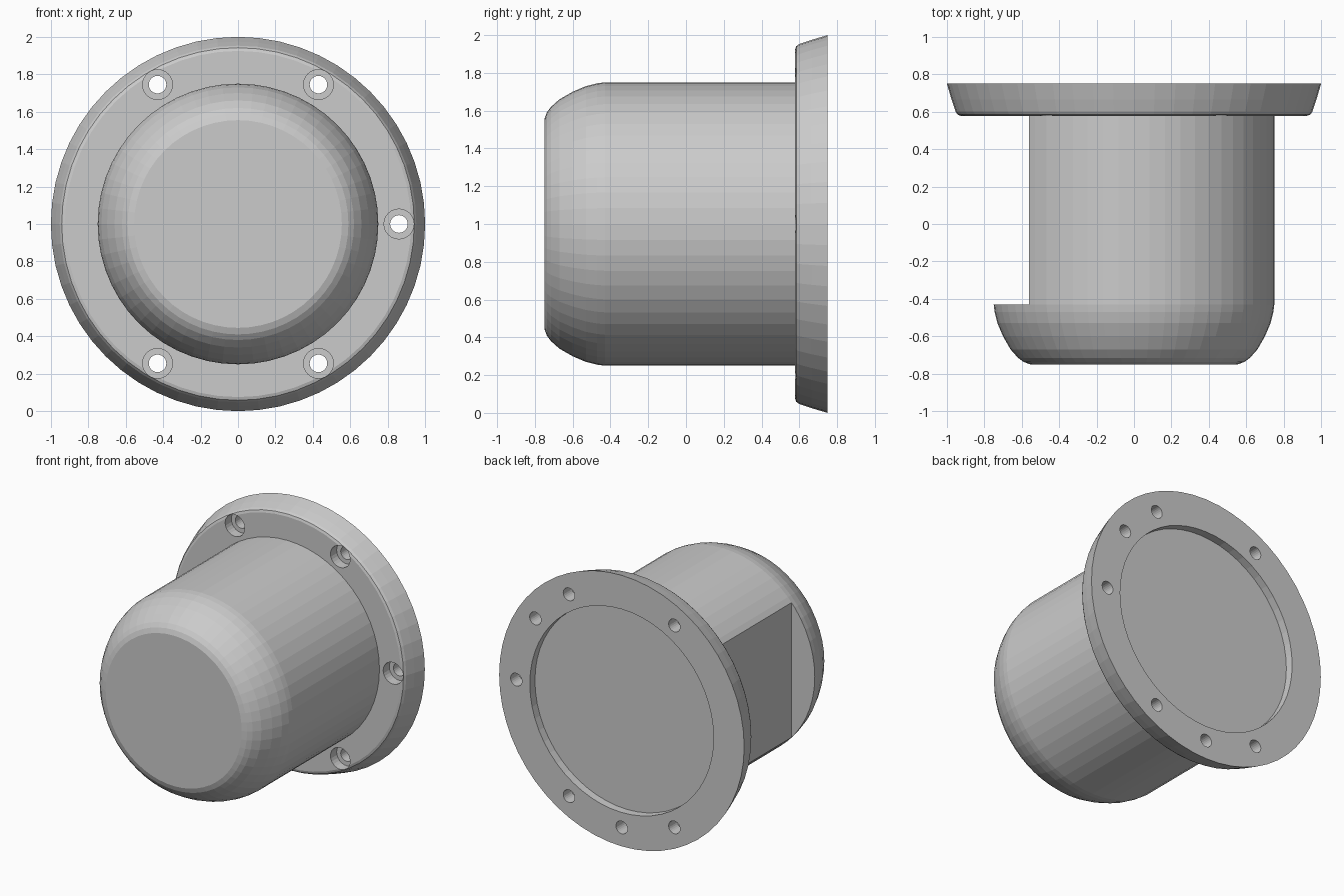
import bpy, bmesh
from math import cos, sin, radians, pi
from mathutils import Vector, Matrix

if "Cube" in bpy.data.objects:
    bpy.data.objects.remove(bpy.data.objects["Cube"])


def lathe(bm, profile, centre=(0, 1), segs=56):
    """Spin a (radius, y) profile about a y-parallel axis through centre (x, z)."""
    cx, cz = centre
    verts = [bm.verts.new((cx + r, y, cz)) for r, y in profile]
    edges = [bm.edges.new(pair) for pair in zip(verts, verts[1:])]
    bmesh.ops.spin(bm, geom=verts + edges, cent=(cx, 0, cz), axis=(0, 1, 0),
                   angle=2 * pi, steps=segs, use_duplicate=False)


def finish(name, bm):
    bmesh.ops.remove_doubles(bm, verts=bm.verts, dist=1e-4)
    bmesh.ops.recalc_face_normals(bm, faces=bm.faces)
    mesh = bpy.data.meshes.new(name)
    bm.to_mesh(mesh)
    bm.free()
    obj = bpy.data.objects.new(name, mesh)
    bpy.context.collection.objects.link(obj)
    return obj


def cut(target, cutter):
    cutter.hide_render = True
    mod = target.modifiers.new(cutter.name, 'BOOLEAN')
    mod.operation, mod.solver, mod.object = 'DIFFERENCE', 'EXACT', cutter
    bpy.context.view_layer.objects.active = target
    bpy.ops.object.modifier_apply(modifier=mod.name)
    bpy.data.objects.remove(cutter)


FRONT, BACK = 0.578, 0.75   # flange faces
BOLT_R = 0.86               # bolt circle


def on_circle(deg):
    a = radians(deg)
    return BOLT_R * cos(a), 1 + BOLT_R * sin(a)


# Domed body, tapered flange and shallow rear recess in one profile
bm = bmesh.new()
lathe(bm, [(0, -0.75), (0.555, -0.75), (0.59, -0.737), (0.62, -0.715),
           (0.66, -0.67), (0.70, -0.60), (0.73, -0.53), (0.745, -0.47),
           (0.75, -0.43), (0.75, FRONT), (0.925, FRONT), (0.942, 0.584),
           (0.953, 0.60), (0.975, 0.665), (1.0, BACK), (0.75, BACK),
           (0.75, 0.69), (0, 0.69)])
housing = finish("flanged_housing", bm)

# Flat cut on the left of the body
bm = bmesh.new()
size, mid = Vector((0.6, FRONT + 0.43, 2)), Vector((-0.86, (FRONT - 0.43) / 2, 1))
bmesh.ops.create_cube(bm, size=1, matrix=Matrix.Translation(mid) @ Matrix.Diagonal((*size, 1)))
cut(housing, finish("flat_cutter", bm))

# Counterbored through holes, and plain blind holes in the back
bm = bmesh.new()
for deg in (0, 60, 120, 240, 300):
    lathe(bm, [(0, 0.5), (0.08, 0.5), (0.08, 0.65), (0.047, 0.65),
               (0.047, 0.85), (0, 0.85)], on_circle(deg), 24)
for deg in (35, 270):
    lathe(bm, [(0, 0.64), (0.047, 0.64), (0.047, 0.85), (0, 0.85)], on_circle(deg), 24)
cut(housing, finish("hole_cutter", bm))
